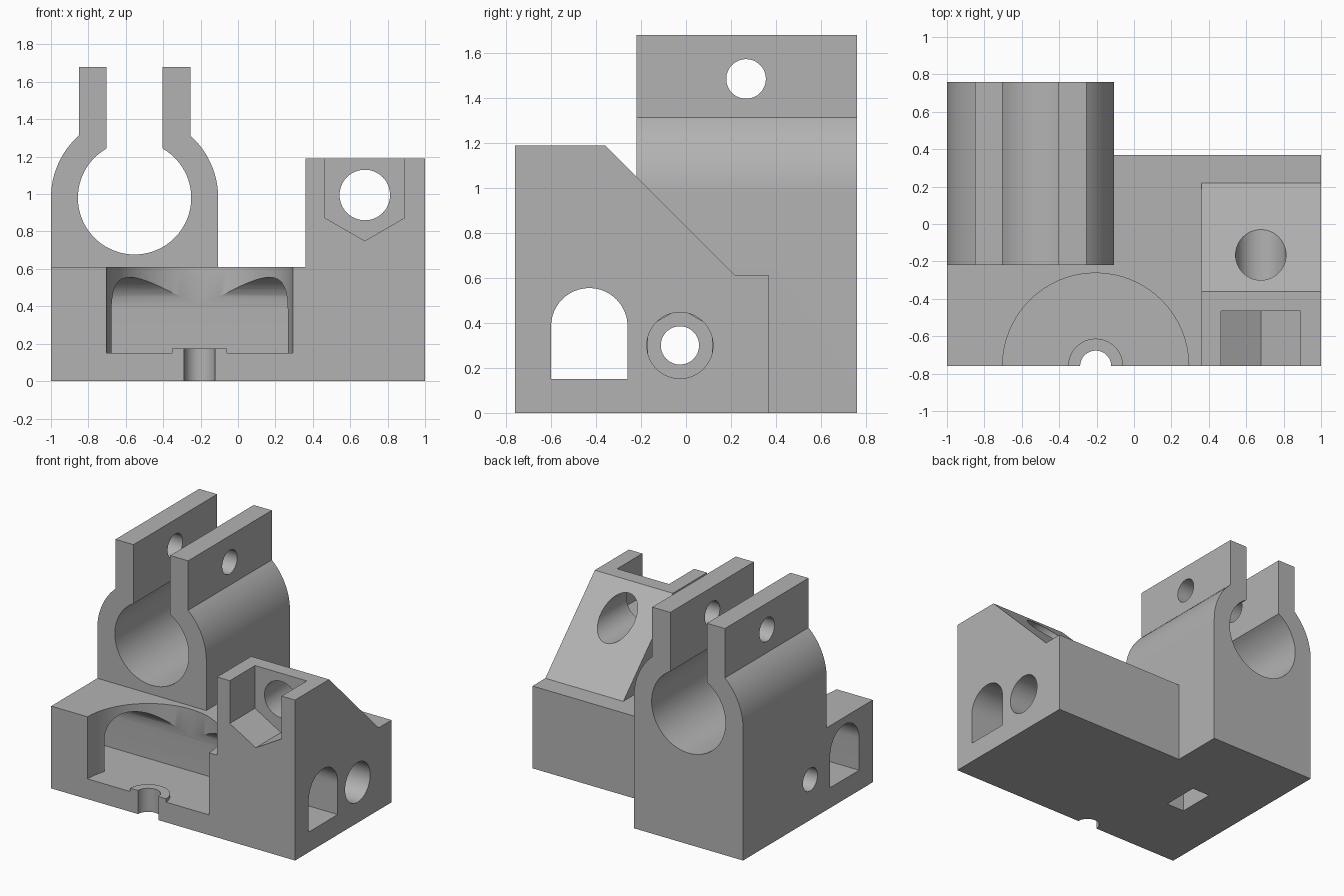
import bpy, bmesh
from math import radians, degrees, acos, asin, sin, cos, sqrt

cube = bpy.data.objects.get("Cube")
if cube:
    bpy.data.objects.remove(cube, do_unlink=True)

grey = bpy.data.materials.new("plain grey")
grey.use_nodes = True
colour = (0.45, 0.45, 0.45, 1)
grey.diffuse_color = colour
grey.node_tree.nodes["Principled BSDF"].inputs["Base Color"].default_value = colour


def arc(u, v, r, start, end, n=32):
    """Points along an arc, angles in degrees."""
    angles = [radians(start + (end - start) * i / n) for i in range(n + 1)]
    return [(u + r * cos(a), v + r * sin(a)) for a in angles]


def prism(name, profile, axis, a, b):
    """Extrude a closed 2D profile along an axis from a to b."""
    place = {"x": lambda u, v, t: (t, u, v),
             "y": lambda u, v, t: (u, t, v),
             "z": lambda u, v, t: (u, v, t)}[axis]
    bm = bmesh.new()
    rings = [[bm.verts.new(place(u, v, t)) for u, v in profile] for t in (a, b)]
    for ring in rings:
        bm.faces.new(ring)
    for i in range(len(profile)):
        j = (i + 1) % len(profile)
        bm.faces.new((rings[0][i], rings[0][j], rings[1][j], rings[1][i]))
    bmesh.ops.recalc_face_normals(bm, faces=bm.faces[:])
    mesh = bpy.data.meshes.new(name)
    bm.to_mesh(mesh)
    bm.free()
    mesh.materials.append(grey)
    obj = bpy.data.objects.new(name, mesh)
    bpy.context.collection.objects.link(obj)
    return obj


def rod(name, u, v, r, axis, a, b):
    return prism(name, arc(u, v, r, 0, 360, 64)[:-1], axis, a, b)


def rect(u0, v0, u1, v1):
    return [(u0, v0), (u1, v0), (u1, v1), (u0, v1)]


def combine(body, part, operation):
    mod = body.modifiers.new(operation, "BOOLEAN")
    mod.operation, mod.object, mod.solver = operation, part, "EXACT"
    bpy.context.view_layer.objects.active = body
    bpy.ops.object.modifier_apply(modifier=mod.name)
    bpy.data.objects.remove(part, do_unlink=True)


FRONT = -0.76

# Base block
body = prism("mount_body", rect(-1, FRONT, 1, 0.37), "z", 0, 0.61)

# Split clamp with two ears
cx, cz, outer, bore = -0.553, 0.98, 0.447, 0.303
ear_out, ear_in, ear_top = 0.298, 0.15, 1.68
a_out = degrees(acos(ear_out / outer))
a_in = degrees(acos(ear_in / bore))
clamp = [(cx - outer, 0), (cx + outer, 0)]
clamp += arc(cx, cz, outer, 0, a_out, 16)
clamp += [(cx + ear_out, ear_top), (cx + ear_in, ear_top)]
clamp += arc(cx, cz, bore, a_in, -180 - a_in, 64)
clamp += [(cx - ear_in, ear_top), (cx - ear_out, ear_top)]
clamp += arc(cx, cz, outer, 180 - a_out, 180, 16)
combine(body, prism("clamp", clamp, "y", -0.22, 0.76), "UNION")

# Sloped tower
tower = [(FRONT, 0), (0.22, 0), (0.22, 0.61), (-0.36, 1.19), (FRONT, 1.19)]
combine(body, prism("tower", tower, "x", 0.36, 1), "UNION")

# Half-round pocket, arched passage and the low boss on the pocket floor
px = -0.205
combine(body, rod("pocket", px, FRONT, 0.498, "z", 0.15, 0.8), "DIFFERENCE")
arch = [(-0.60, 0.15), (-0.26, 0.15)] + arc(-0.43, 0.385, 0.17, 0, 180)
combine(body, prism("arch", arch, "x", -1.1, 1.1), "DIFFERENCE")
boss = arc(px, FRONT, 0.147, 0, 180)
combine(body, prism("boss", boss, "z", 0.1, 0.175), "UNION")
combine(body, rod("boss_hole", px, FRONT, 0.083, "z", -0.1, 0.3), "DIFFERENCE")

# Tower hole and its pointed nut pocket
nut = [(0.465, 1.3), (0.465, 0.873), (0.678, 0.75), (0.89, 0.873), (0.89, 1.3)]
combine(body, prism("tower_nut", nut, "y", -0.9, -0.465), "DIFFERENCE")
combine(body, rod("tower_hole", 0.678, 0.995, 0.135, "y", -0.6, 0.5), "DIFFERENCE")

# Cross bolt hole, wide bore and nut slot from below
by, bz, half = -0.027, 0.3, 0.142
slope = half / sqrt(3)
slot = [(by - half, -0.1), (by + half, -0.1), (by + half, bz + slope),
        (by, bz + 2 * slope), (by - half, bz + slope)]
combine(body, prism("slot", slot, "x", -0.6, -0.45), "DIFFERENCE")
combine(body, rod("wide_bore", by, bz, 0.147, "x", -0.5, 1.1), "DIFFERENCE")
combine(body, rod("bolt_hole", by, bz, 0.085, "x", -1.1, -0.5), "DIFFERENCE")

# Clamping screw hole through both ears
combine(body, rod("ear_hole", 0.267, 1.485, 0.088, "x", -1.1, 0), "DIFFERENCE")

# Smooth bores with crisp edges
bpy.ops.object.select_all(action="DESELECT")
body.select_set(True)
bpy.context.view_layer.objects.active = body
bpy.ops.object.shade_smooth_by_angle(angle=radians(25))
